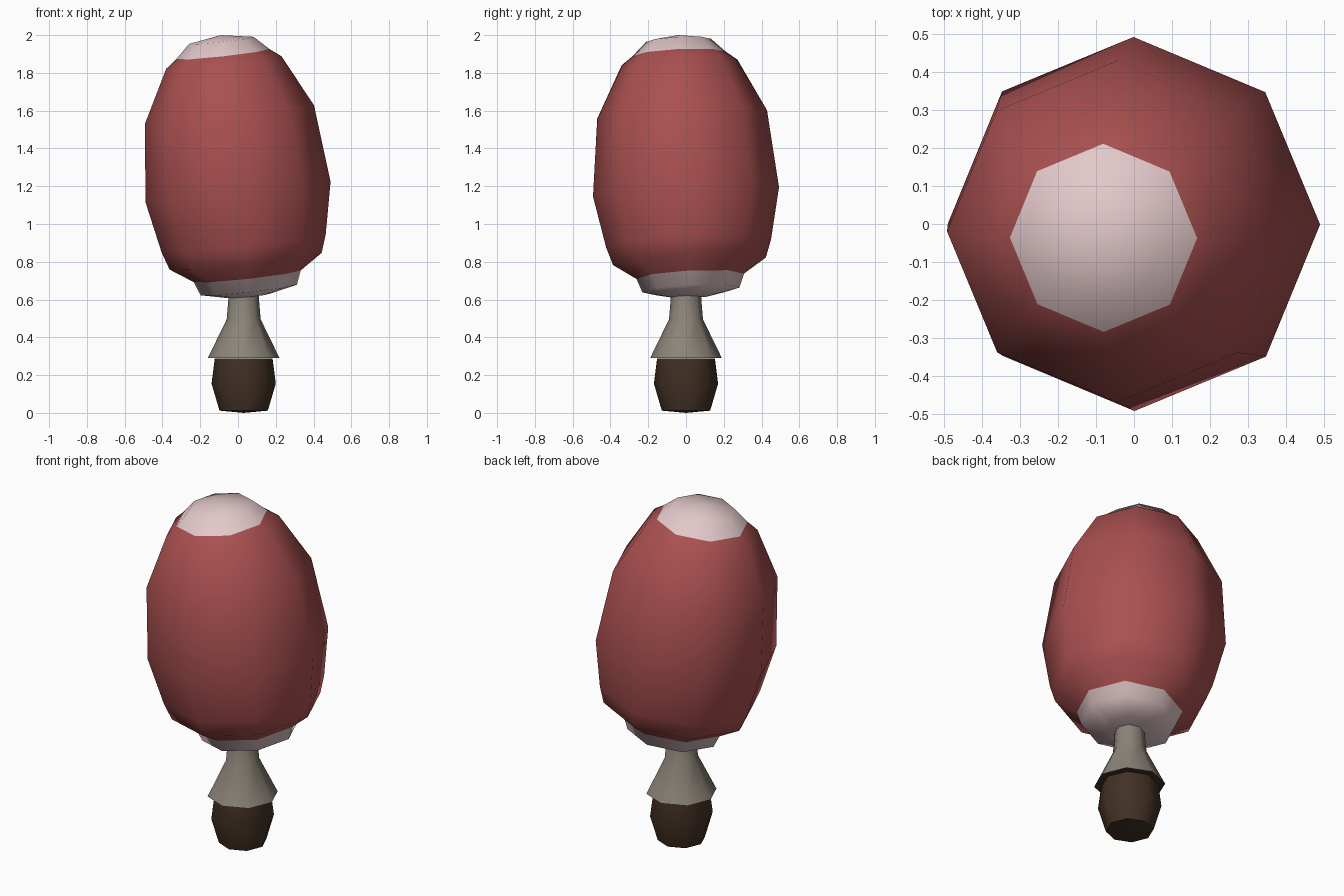
import bpy, bmesh, math
from mathutils import Vector, Matrix

cube = bpy.data.objects.get("Cube")
if cube:
    bpy.data.objects.remove(cube, do_unlink=True)

SIDES = 8


def material(name, rgb):
    m = bpy.data.materials.new(name)
    m.use_nodes = True
    colour = (*rgb, 1.0)
    m.diffuse_color = colour
    m.node_tree.nodes["Principled BSDF"].inputs["Base Color"].default_value = colour
    return m


red = material("dusty_red", (0.40, 0.08, 0.08))
pale = material("pale_pink", (0.77, 0.58, 0.59))
grey = material("warm_grey", (0.26, 0.23, 0.19))
brown = material("dark_brown", (0.054, 0.03, 0.018))


def lathe(name, profile, mats, rule=lambda band: 0, matrix=Matrix()):
    """Turn (radius, height) points, bottom to top; rule picks a material per band."""
    bm = bmesh.new()
    rings = []
    for r, z in profile:
        if r == 0:
            rings.append([bm.verts.new((0, 0, z))] * SIDES)
        else:
            rings.append([bm.verts.new((r * math.cos(a), r * math.sin(a), z))
                          for a in (math.tau * i / SIDES for i in range(SIDES))])
    for band, (low, high) in enumerate(zip(rings, rings[1:])):
        for i in range(SIDES):
            j = (i + 1) % SIDES
            corners = list(dict.fromkeys((low[i], low[j], high[j], high[i])))
            bm.faces.new(corners).material_index = rule(band)
    bm.transform(matrix)
    bmesh.ops.recalc_face_normals(bm, faces=bm.faces)
    mesh = bpy.data.meshes.new(name)
    bm.to_mesh(mesh)
    bm.free()
    for m in mats:
        mesh.materials.append(m)
    ob = bpy.data.objects.new(name, mesh)
    bpy.context.collection.objects.link(ob)
    bpy.ops.object.select_all(action='DESELECT')
    ob.select_set(True)
    bpy.context.view_layer.objects.active = ob
    bpy.ops.object.shade_smooth_by_angle(angle=math.radians(62))
    return ob


# Leaning rounded body, pale at both ends
axis = Vector((-0.11, -0.05, 1)).normalized()
lean = Vector((0, 0, 1)).rotation_difference(axis).to_matrix().to_4x4()
body = [(0, -0.56), (0.11, -0.555), (0.257, -0.523), (0.285, -0.45),
        (0.405, -0.37), (0.437, -0.275), (0.493, 0), (0.45, 0.413),
        (0.307, 0.69), (0.248, 0.735), (0.172, 0.808), (0, 0.836)]
lathe("body", body, [red, pale],
      lambda band: 1 if band < 3 or band > 8 else 0,
      Matrix.Translation((0, 0, 1.17)) @ lean)

# Narrow stem flaring to a skirt, with a dark underside
foot = Matrix.Translation((0.03, 0, 0))
lathe("stem", [(0, 0.29), (0.19, 0.29), (0.09, 0.495), (0.078, 0.64), (0, 0.64)],
      [grey, brown], lambda band: 1 if band == 0 else 0, foot)

# Rounded base plug below the skirt
lathe("base_plug", [(0, 0), (0.128, 0.012), (0.17, 0.155), (0.153, 0.288), (0, 0.288)],
      [brown], matrix=foot)
